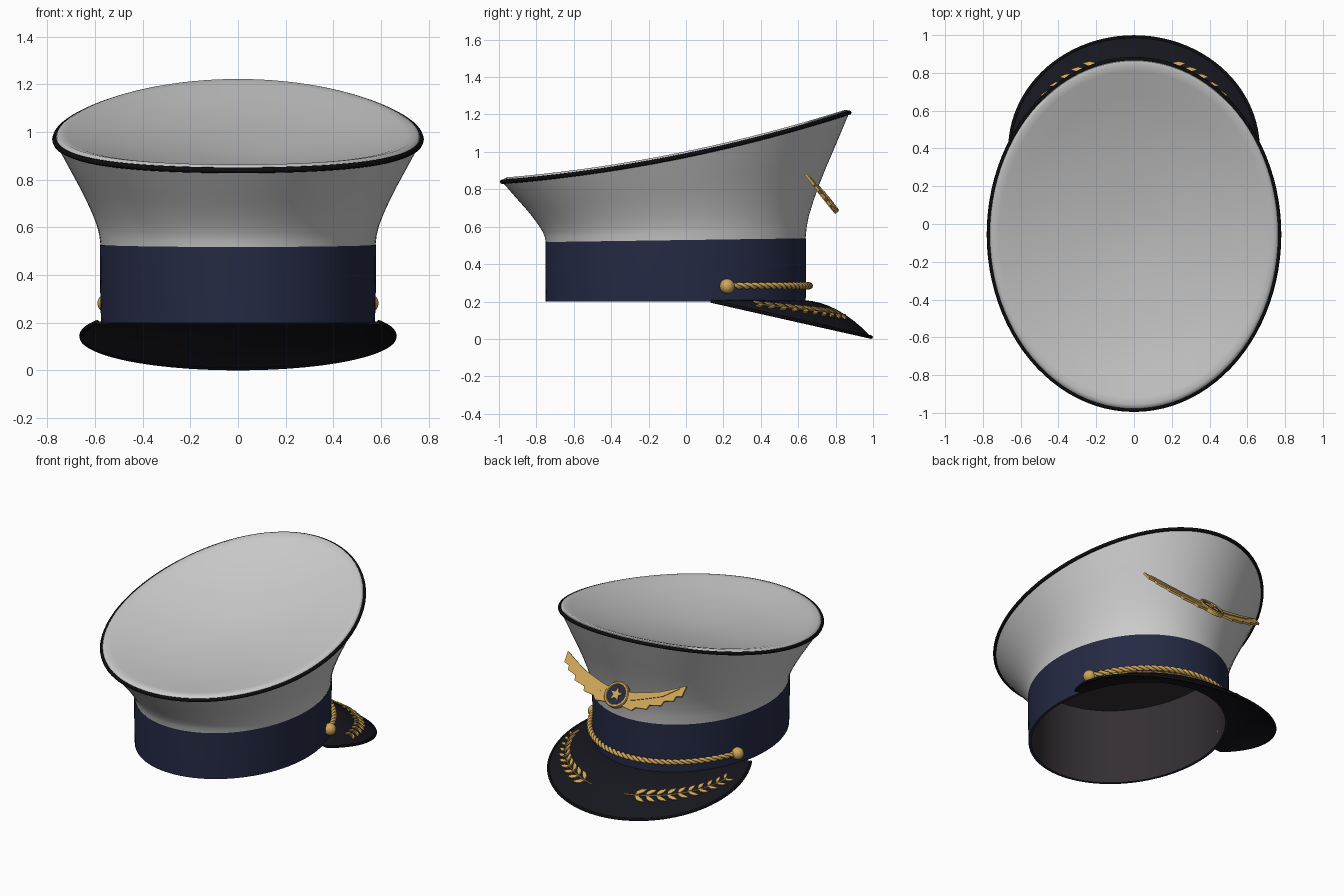
import bpy, bmesh
from math import sin, cos, pi, radians
from mathutils import Vector, Matrix

if "Cube" in bpy.data.objects:
    bpy.data.objects.remove(bpy.data.objects["Cube"])

CY, SEG = -0.055, 96


def material(name, rgb):
    m = bpy.data.materials.new(name)
    m.diffuse_color = (*rgb, 1)
    m.use_nodes = True
    m.node_tree.nodes["Principled BSDF"].inputs["Base Color"].default_value = m.diffuse_color
    return m


WHITE = material("white_cloth", (0.82, 0.82, 0.82))
NAVY = material("navy_cloth", (0.018, 0.023, 0.058))
BLACK = material("black", (0.004, 0.004, 0.005))
VISOR = material("visor_black", (0.008, 0.008, 0.013))
LINING = material("lining_dark", (0.035, 0.028, 0.033))
GOLD = material("gold", (0.62, 0.38, 0.10))


def finish(name, bm, mat, angle=35):
    bmesh.ops.remove_doubles(bm, verts=bm.verts, dist=1e-5)
    bmesh.ops.recalc_face_normals(bm, faces=bm.faces)
    me = bpy.data.meshes.new(name)
    bm.to_mesh(me)
    bm.free()
    ob = bpy.data.objects.new(name, me)
    bpy.context.collection.objects.link(ob)
    me.materials.append(mat)
    bpy.ops.object.select_all(action='DESELECT')
    ob.select_set(True)
    bpy.context.view_layer.objects.active = ob
    bpy.ops.object.shade_smooth_by_angle(angle=radians(angle))
    return ob


def loft(name, rings, mat, cap_start=False, cap_end=False, angle=35):
    bm = bmesh.new()
    vs = [[bm.verts.new(p) for p in r] for r in rings]
    n = len(rings[0])
    for a, b in zip(vs, vs[1:]):
        for i in range(n):
            bm.faces.new((a[i], a[(i + 1) % n], b[(i + 1) % n], b[i]))
    if cap_start:
        bm.faces.new(vs[0])
    if cap_end:
        bm.faces.new(vs[-1])
    return finish(name, bm, mat, angle)


def tube(name, pts, radius, mat, cyclic=False):
    rings, n = [], len(pts)
    for i, p in enumerate(pts):
        nxt = pts[(i + 1) % n] if cyclic else pts[min(i + 1, n - 1)]
        prv = pts[i - 1] if cyclic else pts[max(i - 1, 0)]
        d = (nxt - prv).normalized()
        side = d.cross(Vector((0, 0, 1))).normalized()
        up = side.cross(d)
        rings.append([p + radius * (side * cos(k * pi / 4) + up * sin(k * pi / 4)) for k in range(8)])
    if cyclic:
        rings.append(rings[0])
    return loft(name, rings, mat, not cyclic, not cyclic, 60)


def add_prism(bm, pts, depth):
    # pts: outline in 3D, depth: extrusion vector
    lo = [bm.verts.new(p) for p in pts]
    hi = [bm.verts.new(p + depth) for p in pts]
    bm.faces.new(lo)
    bm.faces.new(hi)
    n = len(pts)
    for i in range(n):
        bm.faces.new((lo[i], lo[(i + 1) % n], hi[(i + 1) % n], hi[i]))


angles = [2 * pi * i / SEG for i in range(SEG)]


def ellipse(rx, ry, z):
    return [Vector((rx * sin(a), CY + ry * cos(a), z)) for a in angles]


# Band and inner lining
band = [ellipse(0.557, 0.677, 0.2), ellipse(0.575, 0.695, 0.2), ellipse(0.579, 0.697, 0.36)]
band.append([Vector((0.58 * sin(a), CY + 0.697 * cos(a), 0.528 + 0.01 * cos(a))) for a in angles])
loft("band", band, NAVY)
loft("lining", [ellipse(0.557, 0.677, 0.2), ellipse(0.557, 0.677, 0.5), ellipse(0.557, 0.677, 0.72)],
     LINING, cap_end=True)

# Flared crown: (height fraction, flare fraction), then dished top: (scale, lift)
RX, RY = 0.768, 0.928


def rim(a, r=1.0, lift=0.0):
    t = cos(a) * r
    return Vector((RX * r * sin(a), CY + RY * t, 0.97 + 0.185 * t + 0.055 * t * t + lift))


crown = []
for f, g in [(0, 0), (0.09, 0.025), (0.18, 0.075), (0.31, 0.19), (0.44, 0.325),
             (0.57, 0.475), (0.69, 0.625), (0.85, 0.82), (1, 1)]:
    ring = []
    for a in angles:
        p = Vector((0.577 * sin(a), CY + 0.694 * cos(a), 0.525 + 0.01 * cos(a)))
        q = rim(a)
        ring.append(Vector((p.x + (q.x - p.x) * g, p.y + (q.y - p.y) * g, p.z + (q.z - p.z) * f)))
    crown.append(ring)
for r, lift in [(0.99, 0.016), (0.97, 0.022), (0.93, 0.018), (0.8, -0.005),
                (0.6, -0.03), (0.4, -0.048), (0.2, -0.06), (0, -0.07)]:
    crown.append([rim(a, r, lift) for a in angles])
loft("crown", crown, WHITE, angle=50)
tube("crown_piping", [rim(a) for a in angles], 0.012, BLACK, True)


# Visor: s runs side to side (-1..1), t runs from band to outer edge (0..1)
def visor(s, t):
    a, b = radians(73.7) * s, radians(116) * s
    inner = Vector((0.565 * sin(a), CY + 0.685 * cos(a), 0.207))
    y = 0.395 + 0.595 * cos(b)
    outer = Vector((0.657 * sin(b), y, 0.205 - 0.193 * (y - 0.134) / 0.856))
    p = inner.lerp(outer, t)
    p.z += 0.18 * t * (1 - t) * (1 - s * s)
    return p


S = [-1 + i / 32 for i in range(65)]
T = [i / 8 for i in range(9)]
down = Vector((0, 0, -0.011))
loft("visor", [[visor(s, t) for t in T] + [visor(s, t) + down for t in reversed(T)] for s in S],
     VISOR, True, True)
tube("visor_trim", [visor(s, 1) + down * 0.2 for s in S], 0.0095, BLACK)


# Laurel branches on the visor
def frame(s, t):
    p, e = visor(s, t), 0.01
    u = (visor(s + e, t) - visor(s - e, t)).normalized()
    n = u.cross(visor(s, t + e) - visor(s, t - e)).normalized()
    if n.z < 0:
        n = -n
    return p, u, n


for side, label in ((-1, "left"), (1, "right")):
    bm = bmesh.new()
    for i in range(10):
        p, u, n = frame(side * (0.17 + 0.062 * i), 0.64)
        u = u * side
        v = n.cross(u)
        size = 1.0 - 0.035 * i
        for k in (-1, 1):
            d = u * cos(0.6) + v * k * sin(0.6)
            w = n.cross(d) * k
            out = [(0.006, 0), (0.03, 0.015), (0.055, 0.015), (0.092, -0.004), (0.06, -0.012), (0.03, -0.011)]
            add_prism(bm, [p + (d * x + w * y) * size + n * 0.001 for x, y in out], n * 0.009)
    finish("laurel_" + label, bm, GOLD, 30)
    stem = []
    for i in range(25):
        p, u, n = frame(side * (0.11 + 0.027 * i), 0.64)
        stem.append(p + n * 0.004)
    tube("laurel_stem_" + label, stem, 0.004, GOLD)

# Twisted chin cord with end buttons
A = radians(67)
for strand in range(2):
    pts = []
    for i in range(361):
        a = -A + 2 * A * i / 360
        ph = 2 * pi * 18 * i / 360 + pi * strand
        r = 0.017 + 0.009 * cos(ph)
        pts.append(Vector(((0.577 + r) * sin(a), CY + (0.697 + r) * cos(a), 0.284 + 0.009 * sin(ph))))
    tube("chin_cord_strand_%d" % (strand + 1), pts, 0.0105, GOLD)
for side, label in ((-1, "left"), (1, "right")):
    bm = bmesh.new()
    bmesh.ops.create_uvsphere(bm, u_segments=24, v_segments=16, radius=0.04,
                              matrix=Matrix.Translation((side * 0.55, 0.22, 0.282)))
    finish("cord_button_" + label, bm, GOLD, 60)

# Winged badge, laid out flat and tilted in front of the crown
X, V = Vector((-1, 0, 0)), Vector((0, -0.63, 0.777)).normalized()
N = X.cross(V)
C = Vector((0, 0.752, 0.742))


def place(u, v, h=0):
    return C + X * u + V * v + N * h


wing = [(0.05, 0.035), (0.12, 0.045), (0.28, 0.092), (0.36, 0.13), (0.455, 0.18), (0.45, 0.105),
        (0.41, 0.095), (0.405, 0.065), (0.34, 0.045), (0.33, 0.012), (0.25, -0.005),
        (0.24, -0.035), (0.16, -0.045), (0.14, -0.07), (0.05, -0.06)]
covert = [(0.05, 0.03), (0.12, 0.04), (0.28, 0.087), (0.42, 0.15), (0.32, 0.07), (0.22, 0.03),
          (0.13, -0.005), (0.05, -0.02)]
for side, label in ((-1, "right"), (1, "left")):
    bm = bmesh.new()
    add_prism(bm, [place(side * u, v, -0.008) for u, v in wing], N * 0.014)
    add_prism(bm, [place(side * u, v, 0.004) for u, v in covert], N * 0.008)
    finish("badge_wing_" + label, bm, GOLD, 20)


def disc(r, h):
    return [place(r * cos(k * pi / 24), r * sin(k * pi / 24), h) for k in range(48)]


loft("badge_ring", [disc(0.086, -0.012), disc(0.086, 0.013), disc(0.081, 0.019), disc(0.07, 0.019),
                    disc(0.065, 0.012)], GOLD, cap_start=True)
loft("badge_disc", [disc(0.067, 0.0), disc(0.067, 0.013)], NAVY, True, True)
bm = bmesh.new()
star = [(0.05 if k % 2 == 0 else 0.021, pi / 2 + k * pi / 5) for k in range(10)]
add_prism(bm, [place(r * cos(a), r * sin(a), 0.012) for r, a in star], N * 0.009)
finish("badge_star", bm, GOLD, 20)
